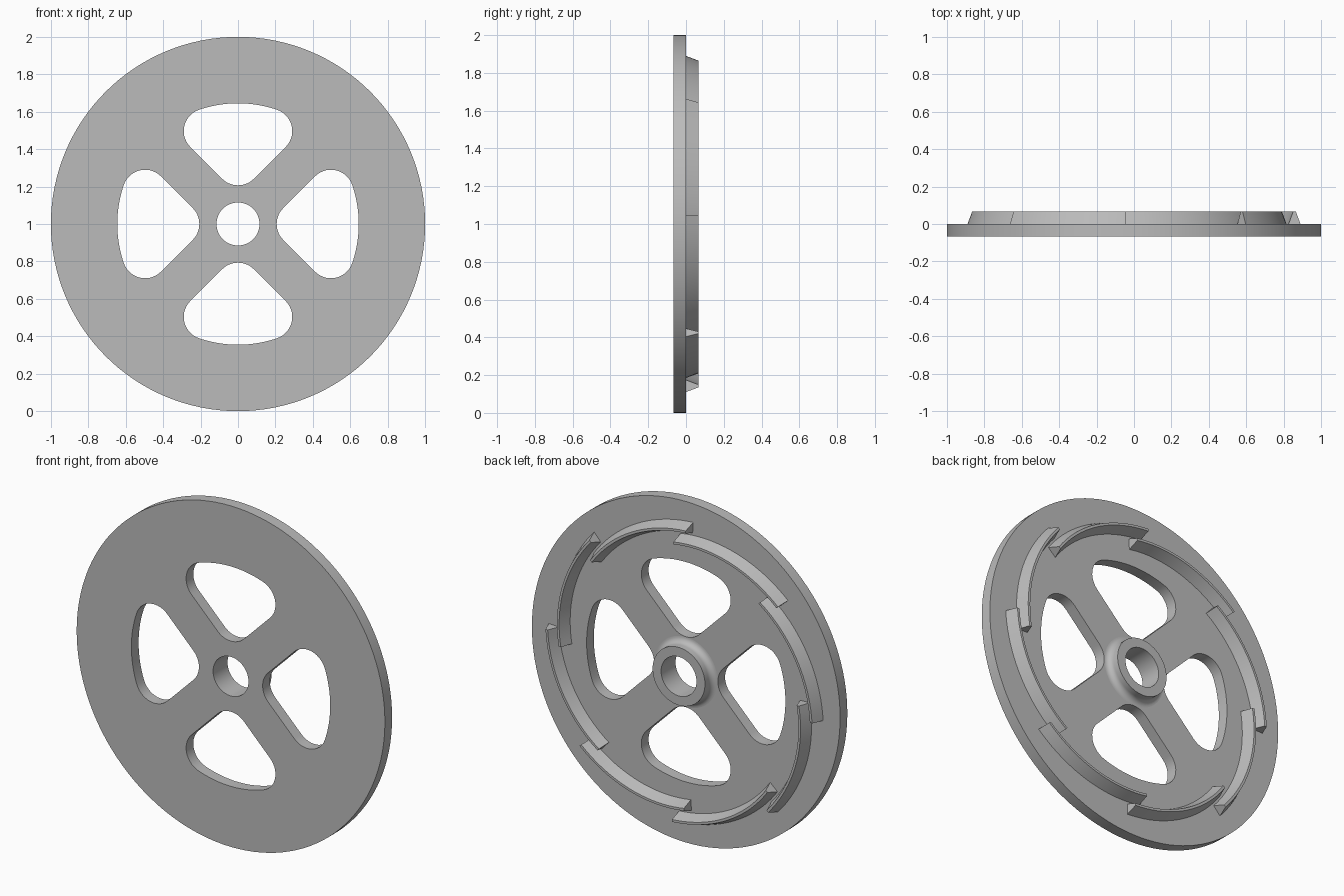
import bpy, bmesh
from math import pi, sin, cos, radians, sqrt, asin, atan2

HALF = 0.067          # plate thickness, also the height of ribs and hub

if "Cube" in bpy.data.objects:
    bpy.data.objects.remove(bpy.data.objects["Cube"], do_unlink=True)

GREY = (0.5, 0.5, 0.5, 1)
mat = bpy.data.materials.new("plain grey")
mat.use_nodes = True
mat.diffuse_color = GREY
mat.node_tree.nodes["Principled BSDF"].inputs["Base Color"].default_value = GREY


def add_object(name, bm):
    """Turn a bmesh into a smooth-shaded object with sharp edges kept."""
    bmesh.ops.remove_doubles(bm, verts=bm.verts, dist=0.0001)
    bmesh.ops.recalc_face_normals(bm, faces=bm.faces)
    mesh = bpy.data.meshes.new(name)
    bm.to_mesh(mesh)
    bm.free()
    mesh.materials.clear()
    mesh.materials.append(mat)
    obj = bpy.data.objects.new(name, mesh)
    bpy.context.collection.objects.link(obj)
    bpy.ops.object.select_all(action='DESELECT')
    obj.select_set(True)
    bpy.context.view_layer.objects.active = obj
    bpy.ops.object.shade_smooth_by_angle(angle=radians(30))
    return obj


def loft(name, sections, ring=False):
    """Skin closed (radius, depth) profiles placed at polar angles."""
    bm = bmesh.new()
    loops = [[bm.verts.new((-r * cos(a), y, 1 + r * sin(a))) for r, y in profile]
             for a, profile in sections]
    pairs = list(zip(loops, loops[1:]))
    if ring:
        pairs.append((loops[-1], loops[0]))
    else:
        bm.faces.new(loops[0])
        bm.faces.new(loops[-1])
    n = len(loops[0])
    for p, q in pairs:
        for i in range(n):
            j = (i + 1) % n
            bm.faces.new((p[i], p[j], q[j], q[i]))
    return add_object(name, bm)


def arc(cx, cy, r, start, end, steps):
    return [(cx + r * cos(start + (end - start) * i / steps),
             cy + r * sin(start + (end - start) * i / steps))
            for i in range(steps + 1)]


def window_outline():
    """Sector with three rounded corners, pointing up."""
    apex, r, outer = 0.157, 0.12, 0.645
    k = apex + r * sqrt(2)
    u = (-k + sqrt(2 * (outer - r) ** 2 - k * k)) / 2   # corner centre
    w = u + k
    a = atan2(w, u)
    return (arc(0, k, r, -3 * pi / 4, -pi / 4, 12)
            + arc(u, w, r, -pi / 4, a, 14)
            + arc(0, 0, outer, a, pi - a, 16)
            + arc(-u, w, r, pi - a, 5 * pi / 4, 14))


# Plate: disc outline with a bore and four windows, extruded
curve = bpy.data.curves.new("plate_outline", 'CURVE')
curve.dimensions = '2D'
curve.fill_mode = 'BOTH'
curve.extrude = HALF / 2
outlines = [arc(0, 0, 1, 0, 2 * pi, 128)[:-1], arc(0, 0, 0.115, 0, 2 * pi, 48)[:-1]]
for turn in range(4):
    c, s = cos(turn * pi / 2), sin(turn * pi / 2)
    outlines.append([(c * x - s * y, s * x + c * y) for x, y in window_outline()])
for points in outlines:
    spline = curve.splines.new('POLY')
    spline.points.add(len(points) - 1)
    for p, (x, y) in zip(spline.points, points):
        p.co = (x, y, 0, 1)
    spline.use_cyclic_u = True
helper = bpy.data.objects.new("plate_outline", curve)
bpy.context.collection.objects.link(helper)
bpy.context.view_layer.update()
flat = bpy.data.meshes.new_from_object(
    helper.evaluated_get(bpy.context.evaluated_depsgraph_get()))
bm = bmesh.new()
bm.from_mesh(flat)
for v in bm.verts:
    x, y, z = v.co
    v.co = (x, -z - HALF / 2, y + 1)
bpy.data.objects.remove(helper, do_unlink=True)
bpy.data.meshes.remove(flat)
add_object("plate", bm)

# Hub: collar on the back with a fillet at its foot
fillet = 0.035
hub = ([(0.115, 0), (0.115, HALF), (0.17, HALF)]
       + arc(0.17 + fillet, fillet, fillet, pi, 3 * pi / 2, 8))
loft("hub", [(2 * pi * i / 48, hub) for i in range(48)], ring=True)


# Ribs: eight overlapping spiral ridges with sloping sides
def rib_profile(r):
    return [(r - 0.032, 0), (r - 0.007, HALF), (r + 0.007, HALF), (r + 0.032, 0)]


STEPS = 20
for n in range(8):
    sections = []
    for i in range(STEPS + 1):
        t = i / STEPS
        angle = radians(92.5 - 50.5 * t - 45 * n)
        sections.append((angle, rib_profile(0.773 + 0.086 * t)))
    loft(f"rib_{n + 1}", sections)
